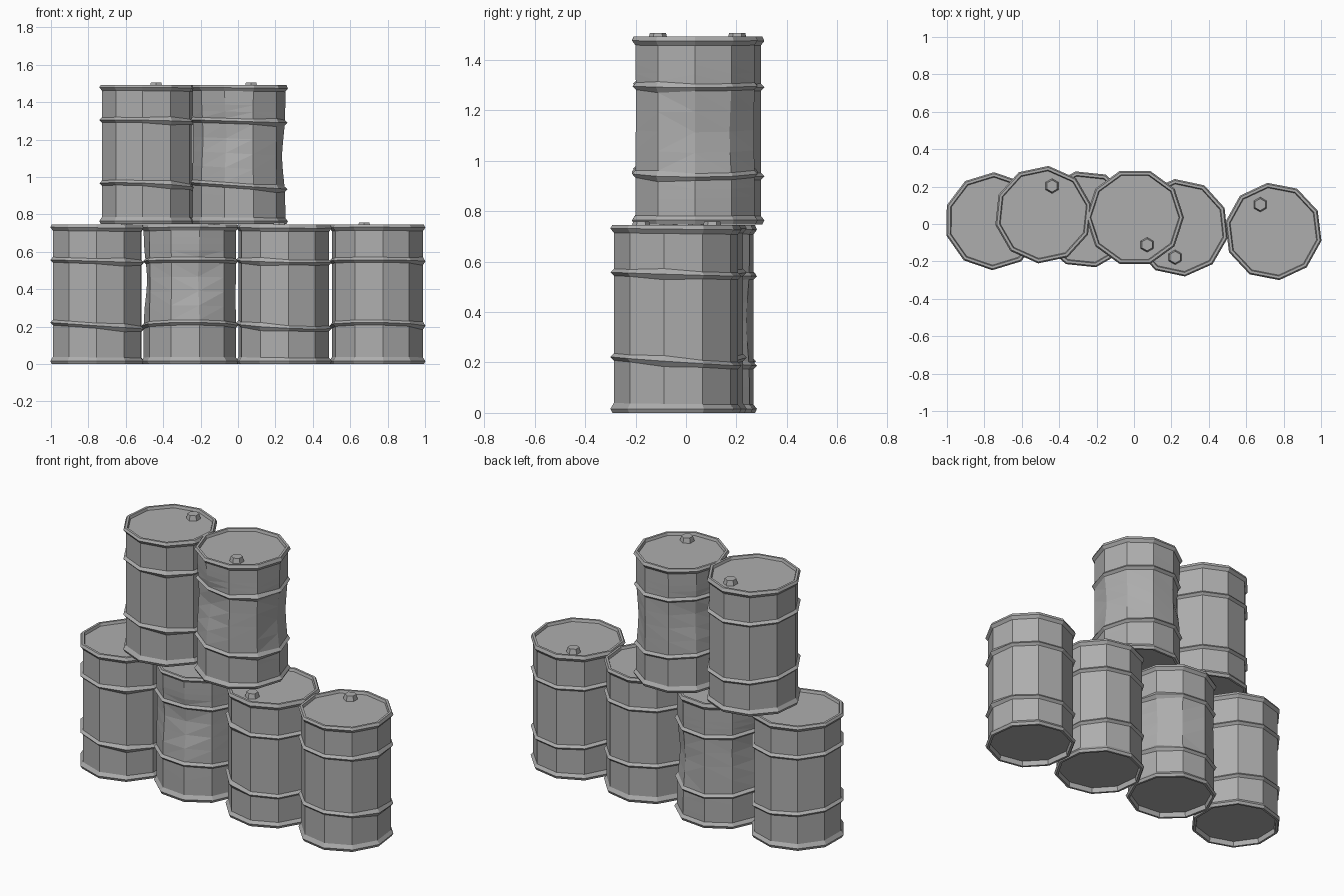
import bpy, bmesh
from math import radians, sin, cos, exp
from mathutils import Vector

cube = bpy.data.objects.get("Cube")
if cube:
    bpy.data.objects.remove(cube, do_unlink=True)

SIDES = 10
BODY, RIM = 0.248, 0.262
LOW, HIGH, TOP = 0.205, 0.55, 0.745

steel = bpy.data.materials.new("grey_steel")
steel.use_nodes = True
GREY = (0.42, 0.42, 0.42, 1)
steel.diffuse_color = GREY
steel.node_tree.nodes["Principled BSDF"].inputs["Base Color"].default_value = GREY


def finish(bm, name, location):
    bmesh.ops.recalc_face_normals(bm, faces=bm.faces[:])
    mesh = bpy.data.meshes.new(name)
    bm.to_mesh(mesh)
    bm.free()
    mesh.materials.append(steel)
    obj = bpy.data.objects.new(name, mesh)
    obj.location = location
    bpy.context.collection.objects.link(obj)
    return obj


def hoop(z, tilt):
    """Three profile rows of a raised hoop: radius, height, tilt, seam side."""
    h = 0.014
    return [(BODY, z - h, tilt, -1), (RIM, z, tilt, 0), (BODY, z + h, tilt, 1)]


def barrel(name, x, y, z, turn, tilt_dir, seam_dir, bung_dir, dents=()):
    # Profile from the recessed base, over both rims, to the recessed lid
    profile = [(0.236, 0.03, 0, 0), (0.24, 0, 0, 0), (0.254, 0, 0, 0),
               (RIM, 0.016, 0, 0), (BODY, 0.036, 0.003, 0)]
    profile += hoop(LOW, 0.018) + hoop(HIGH, 0.008)
    profile += [(BODY, TOP - 0.034, 0.003, 0), (RIM, TOP - 0.016, 0.003, 0),
                (0.254, TOP, 0, 0), (0.24, TOP, 0, 0), (0.235, TOP - 0.016, 0, 0)]
    angles = [radians(turn + 360 * i / SIDES) for i in range(SIDES)]
    seam = max(angles, key=lambda a: cos(a - radians(seam_dir)))
    bm = bmesh.new()
    rows = []
    for r, h, tilt, side in profile:
        row = []
        for a in angles:
            dz = tilt * cos(a - radians(tilt_dir))
            if a == seam:
                dz += side * 0.008
            row.append(bm.verts.new((r * cos(a), r * sin(a), h + dz)))
        rows.append(row)
    for low, up in zip(rows, rows[1:]):
        for i in range(SIDES):
            j = (i + 1) % SIDES
            bm.faces.new((low[i], low[j], up[j], up[i]))
    bm.faces.new(rows[0])
    bm.faces.new(rows[-1])

    # Dents pressed into the side panels
    if dents:
        tall = [f for f in bm.faces if abs(f.normal.z) < 0.5
                and max(v.co.z for v in f.verts) - min(v.co.z for v in f.verts) > 0.1]
        edges = {e for f in tall for e in f.edges
                 if abs(e.verts[0].co.z - e.verts[1].co.z) > 0.1}
        bmesh.ops.subdivide_edges(bm, edges=list(edges), cuts=3, use_grid_fill=True)
        for v in bm.verts:
            if 0.04 < v.co.z < 0.7:
                out = Vector((v.co.x, v.co.y, 0)).normalized()
                for heading, h, depth in dents:
                    a = radians(heading)
                    aligned = out.dot(Vector((cos(a), sin(a), 0)))
                    push = depth * exp(-(1 - aligned) * 9 - ((v.co.z - h) / 0.13) ** 2)
                    v.co -= out * push
        bmesh.ops.triangulate(bm, faces=[f for f in bm.faces if f.calc_area() > 0.004
                                         and abs(f.calc_center_median().z - TOP / 2) < 0.25])
    finish(bm, name, (x, y, z))

    # Hexagonal filler cap on the lid
    bm = bmesh.new()
    bmesh.ops.create_cone(bm, cap_ends=True, segments=6, radius1=0.04,
                          radius2=0.032, depth=0.03)
    a = radians(bung_dir)
    finish(bm, name + "_cap", (x + 0.16 * cos(a), y + 0.16 * sin(a), z + TOP - 0.002))


# Bottom row, then the two stacked on top
barrel("barrel_far_right", -0.753, 0.015, 0, 89, 180, -50, 10)
barrel("barrel_mid_right", -0.258, 0.025, 0, 30, -90, 20, -36,
       [(-85, 0.47, 0.035), (45, 0.36, 0.025), (170, 0.45, 0.02)])
barrel("barrel_mid_left", 0.245, -0.02, 0, 96, 135, -115, -99)
barrel("barrel_far_left", 0.745, -0.04, 0, 97, -100, -28, 116)
barrel("barrel_top_right", -0.485, 0.05, 0.748, 84, -130, -70, 73)
barrel("barrel_top_left", 0.005, 0.035, 0.748, 0, 180, -20, -66,
       [(-115, 0.47, 0.035), (15, 0.36, 0.025), (140, 0.45, 0.02)])
